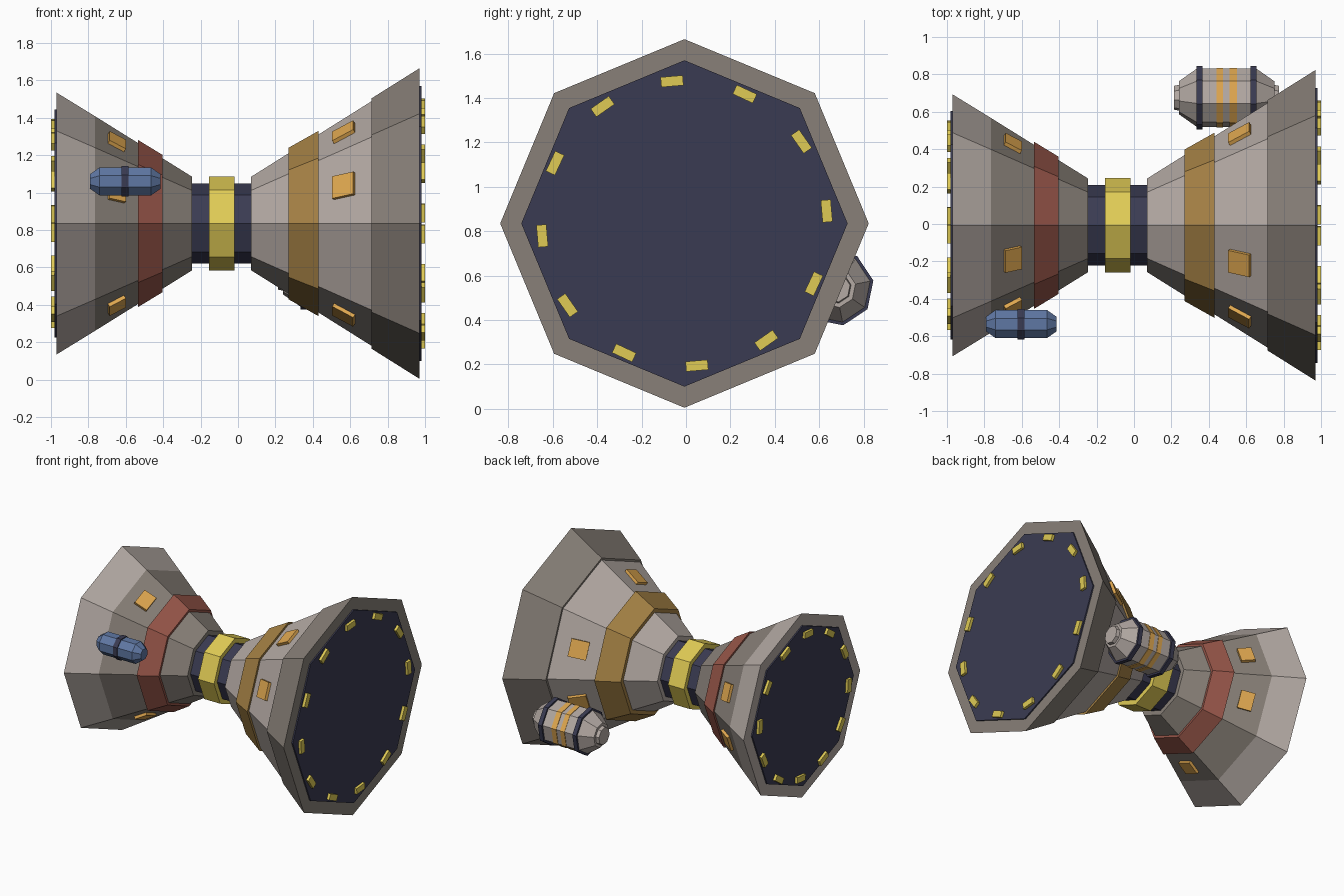
import bpy, bmesh
from math import sin, cos, pi, radians, atan2
from mathutils import Matrix, Vector

if "Cube" in bpy.data.objects:
    bpy.data.objects.remove(bpy.data.objects["Cube"])


def material(name, hexcode):
    srgb = [int(hexcode[i:i + 2], 16) / 255 for i in (0, 2, 4)]
    col = [((c + 0.055) / 1.055) ** 2.4 for c in srgb] + [1.0]
    m = bpy.data.materials.new(name)
    m.use_nodes = True
    m.diffuse_color = col
    m.node_tree.nodes["Principled BSDF"].inputs["Base Color"].default_value = col
    return m


LIGHT = material("light_grey", "b4aaa4")
DARK = material("dark_grey", "888078")
NAVY = material("navy", "3a3b52")
YELLOW = material("yellow", "e0cb55")
OCHRE = material("ochre", "a68245")
RED = material("brick_red", "975649")
ORANGE = material("orange", "e0a850")
BLUE = material("steel_blue", "5f77a3")

AXIS = (-0.007, 0.835)      # y, z of the main axis


def finish(name, bm, mats):
    bmesh.ops.recalc_face_normals(bm, faces=bm.faces)
    me = bpy.data.meshes.new(name)
    bm.to_mesh(me)
    bm.free()
    for m in mats:
        me.materials.append(m)
    ob = bpy.data.objects.new(name, me)
    bpy.context.collection.objects.link(ob)
    return ob


def lathe(name, profile, mats, axis=AXIS, turn=0.0, sides=8):
    """Closed faceted solid along x from (x, radius) pairs; one material per segment."""
    bm = bmesh.new()
    used = list(dict.fromkeys(mats))
    rings = [[bm.verts.new((x, axis[0] + r * cos(radians(turn) + 2 * pi * k / sides),
                            axis[1] + r * sin(radians(turn) + 2 * pi * k / sides)))
              for k in range(sides)] for x, r in profile]
    for i, (a, b) in enumerate(zip(rings, rings[1:])):
        for k in range(sides):
            n = (k + 1) % sides
            f = bm.faces.new((a[k], a[n], b[n], b[k]))
            f.material_index = used.index(mats[i])
    bm.faces.new(rings[0]).material_index = used.index(mats[0])
    bm.faces.new(rings[-1]).material_index = used.index(mats[-1])
    return finish(name, bm, used)


def box(bm, centre, size, along, across):
    """Add a box whose local x and y follow the two given directions."""
    u, v = Vector(along).normalized(), Vector(across).normalized()
    rot = Matrix((u, v, u.cross(v))).transposed().to_4x4()
    bmesh.ops.create_cube(bm, size=1, matrix=Matrix.Translation(centre) @ rot
                          @ Matrix.Diagonal((*size, 1)))


# Flared hulls
lathe("left_hull", [(-0.97, 0.70), (-0.765, 0.574), (-0.245, 0.25)], [LIGHT, DARK])
lathe("right_hull", [(0.07, 0.25), (0.73, 0.664)], [LIGHT])
lathe("right_rim", [(0.715, 0.67), (0.97, 0.83)], [DARK])

# Painted bands
lathe("red_band", [(-0.535, 0.447), (-0.405, 0.368)], [RED])
lathe("ochre_band", [(0.27, 0.405), (0.43, 0.495)], [OCHRE])

# Neck joining the hulls
lathe("neck", [(-0.26, 0.215), (0.085, 0.215)], [NAVY])
lathe("neck_ring", [(-0.155, 0.252), (-0.02, 0.252)], [YELLOW])

# End discs and their rings of lights
for side, sign, disc_r, light_r in (("left", -1, 0.61, 0.535), ("right", 1, 0.735, 0.643)):
    lathe(side + "_end_disc", [(sign * 0.96, disc_r), (sign * 0.98, disc_r)], [NAVY])
    bm = bmesh.new()
    for k in range(12):
        a = radians(5 + 30 * k)
        box(bm, (sign * 0.985, AXIS[0] + light_r * cos(a), AXIS[1] + light_r * sin(a)),
            (0.03, 0.10, 0.045), (1, 0, 0), (0, -sin(a), cos(a)))
    finish(side + "_end_lights", bm, [YELLOW])

# Raised access panels on the hull faces
for side, x, radius, slope, length in (("left", -0.65, 0.503, -0.62, 0.10),
                                       ("right", 0.567, 0.562, 0.628, 0.13)):
    bm = bmesh.new()
    flat = cos(pi / 8)
    for deg in (22.5, 112.5, 157.5, 247.5, 337.5):
        a = radians(deg)
        out = Vector((0, cos(a), sin(a)))
        along = Vector((1, 0, 0)) + out * slope * flat
        across = Vector((0, -sin(a), cos(a)))
        centre = Vector((x, *AXIS)) + out * (radius * flat + 0.006)
        box(bm, centre, (length, 0.128, 0.03), along, across)
    finish(side + "_panels", bm, [ORANGE])

# Small blue craft in front
craft = (-0.535, 1.06)
lathe("small_craft", [(-0.79, 0.043), (-0.74, 0.081), (-0.465, 0.081), (-0.415, 0.043)],
      [BLUE] * 3, craft, 22.5)
lathe("small_craft_ring", [(-0.622, 0.088), (-0.585, 0.088)], [NAVY], craft, 22.5)

# Grey capsule behind
pod = (0.675, 0.545)
lathe("capsule", [(0.215, 0.065), (0.24, 0.07), (0.24, 0.09), (0.335, 0.158), (0.655, 0.158),
                  (0.75, 0.09), (0.75, 0.07), (0.775, 0.065)], [LIGHT] * 7, pod, 11)
for name, x, half, r, mat in (("front_collar", 0.35, 0.016, 0.172, NAVY),
                              ("rear_collar", 0.64, 0.016, 0.172, NAVY),
                              ("first_stripe", 0.458, 0.018, 0.162, ORANGE),
                              ("second_stripe", 0.53, 0.02, 0.162, ORANGE)):
    lathe("capsule_" + name, [(x - half, r), (x + half, r)], [mat], pod, 11)
